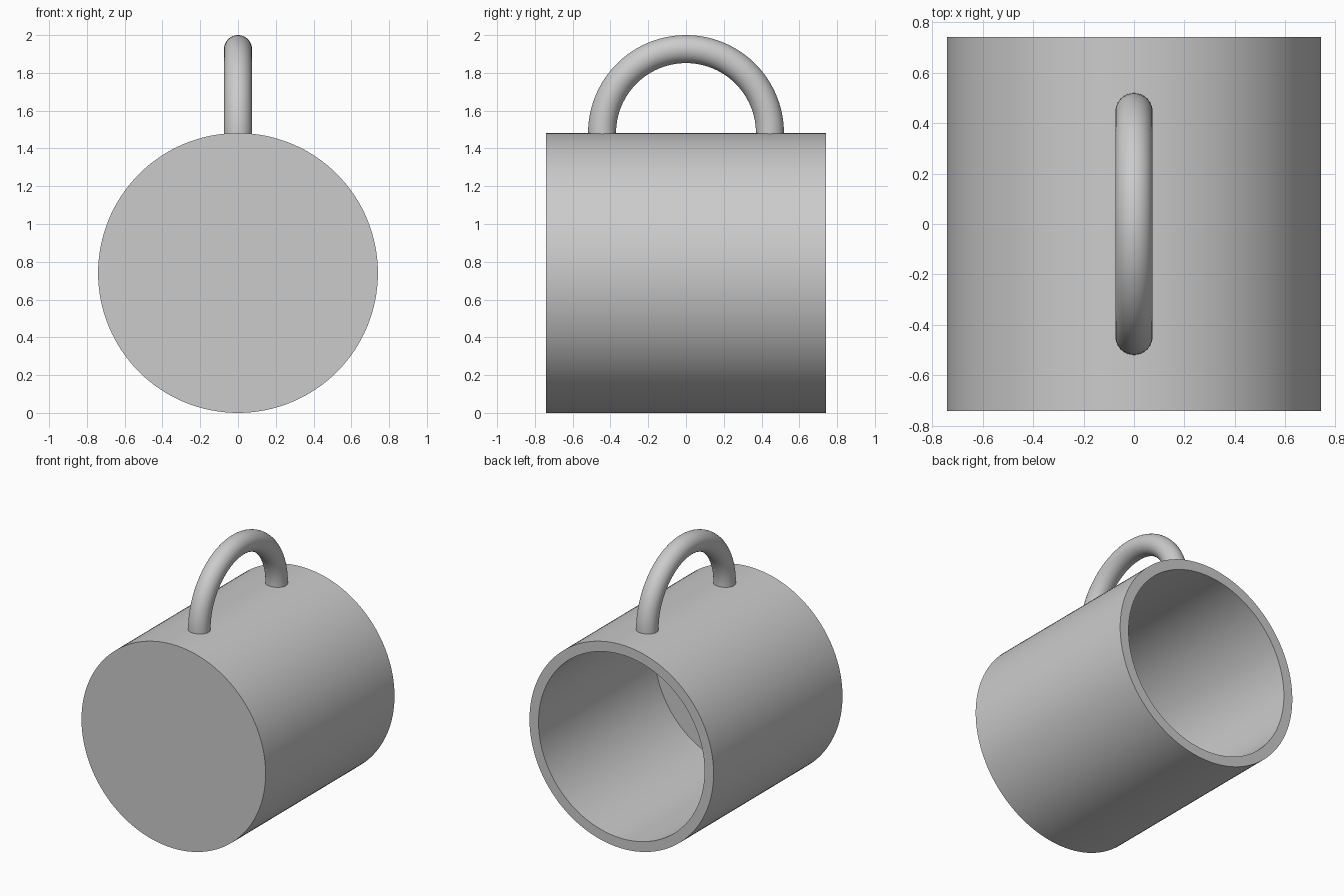
import bpy, bmesh, math
from mathutils import Vector

cube = bpy.data.objects.get("Cube")
if cube:
    bpy.data.objects.remove(cube, do_unlink=True)

R = 2 / 2.7          # outer radius and half length of the cup
INNER = 0.902 * R    # radius of the hollow
FLOOR = 0.2 * R      # thickness of the closed end
BEND = 0.6 * R       # radius of the handle arc
TUBE = 0.1 * R       # radius of the handle tube

grey = bpy.data.materials.new("plain grey")
grey.use_nodes = True
colour = (0.6, 0.6, 0.6, 1)
grey.diffuse_color = colour
grey.node_tree.nodes["Principled BSDF"].inputs["Base Color"].default_value = colour


def finish(name, bm):
    bmesh.ops.remove_doubles(bm, verts=bm.verts, dist=1e-5)
    bmesh.ops.recalc_face_normals(bm, faces=bm.faces)
    mesh = bpy.data.meshes.new(name)
    bm.to_mesh(mesh)
    bm.free()
    mesh.materials.append(grey)
    obj = bpy.data.objects.new(name, mesh)
    bpy.context.collection.objects.link(obj)
    bpy.ops.object.select_all(action="DESELECT")
    obj.select_set(True)
    bpy.context.view_layer.objects.active = obj
    bpy.ops.object.shade_smooth_by_angle(angle=math.radians(30))


# Cup lying on its side: wall profile turned about the y axis, open at the back
bm = bmesh.new()
profile = [(0, -R), (R, -R), (R, R), (INNER, R), (INNER, FLOOR - R), (0, FLOOR - R)]
verts = [bm.verts.new((r, y, R)) for r, y in profile]
edges = [bm.edges.new(pair) for pair in zip(verts, verts[1:])]
bmesh.ops.spin(bm, geom=verts + edges, cent=(0, 0, R), axis=(0, 1, 0),
               angle=math.tau, steps=128)
finish("cup_body", bm)

# Arched handle: a round section swept through half a turn over the cup
bm = bmesh.new()
ring = bmesh.ops.create_circle(bm, segments=40, radius=TUBE)["verts"]
bmesh.ops.translate(bm, verts=ring, vec=(0, BEND, 2 * R))
bmesh.ops.spin(bm, geom=ring + bm.edges[:], cent=(0, 0, 2 * R), axis=(1, 0, 0),
               angle=math.pi, steps=48)
# Short straight feet sunk into the cup wall
open_edges = [e for e in bm.edges if e.is_boundary]
feet = bmesh.ops.extrude_edge_only(bm, edges=open_edges)["geom"]
foot_verts = [v for v in feet if isinstance(v, bmesh.types.BMVert)]
bmesh.ops.translate(bm, verts=foot_verts, vec=Vector((0, 0, -0.03)))
bmesh.ops.holes_fill(bm, edges=[e for e in bm.edges if e.is_boundary], sides=0)
finish("handle", bm)
